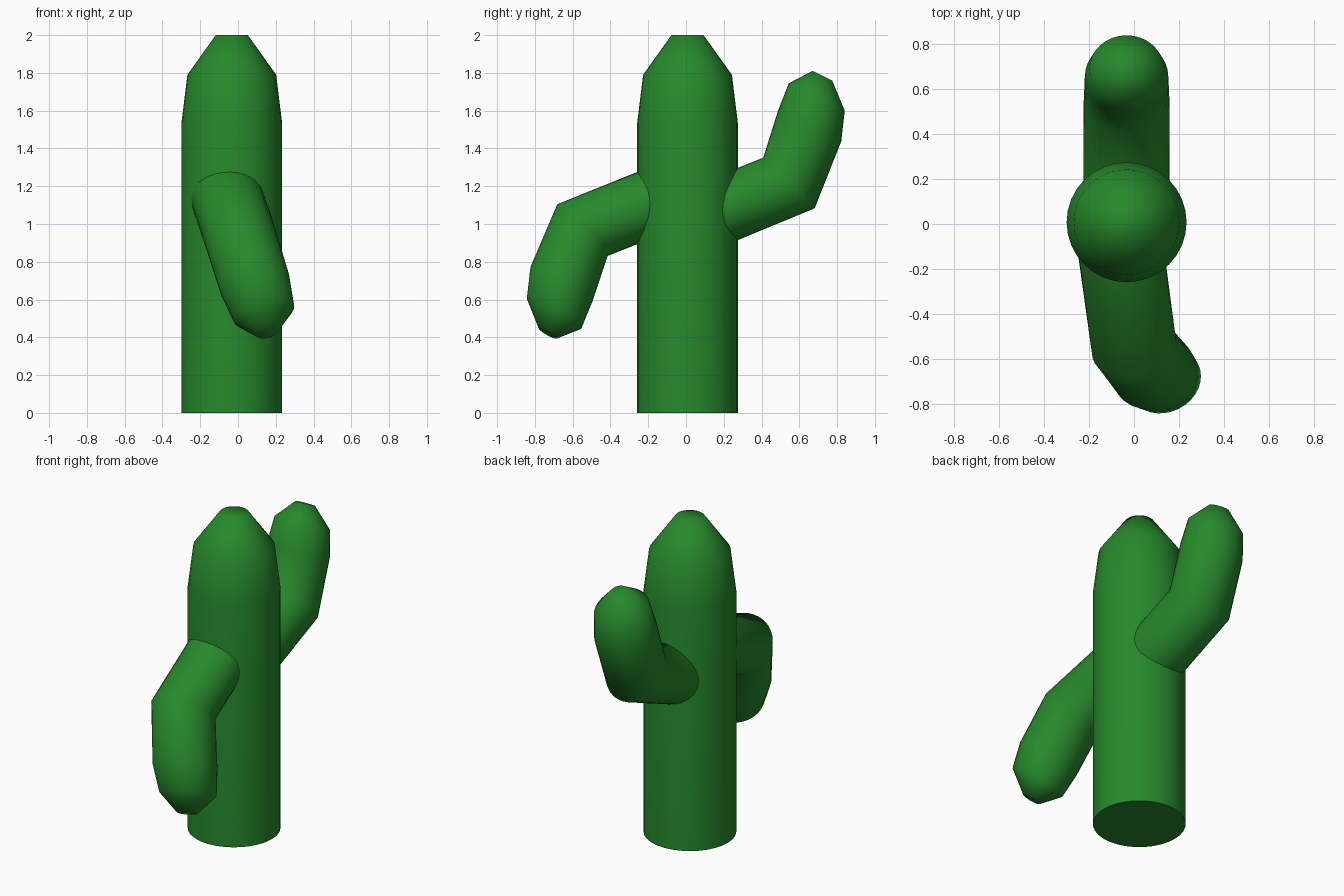
import bpy, bmesh, math
from mathutils import Vector

if "Cube" in bpy.data.objects:
    bpy.data.objects.remove(bpy.data.objects["Cube"])

SIDES = 32
green = bpy.data.materials.new("cactus_green")
green.diffuse_color = (0.02, 0.25, 0.025, 1)
green.use_nodes = True
green.node_tree.nodes["Principled BSDF"].inputs["Base Color"].default_value = green.diffuse_color


def tube(name, rings):
    """Bridge circular rings given as (centre, normal, radius) and cap both ends."""
    bm = bmesh.new()
    loops = []
    for centre, normal, radius in rings:
        n = Vector(normal).normalized()
        u = (Vector((1, 0, 0)) - n * n.x).normalized()
        v = n.cross(u)
        loops.append([bm.verts.new(Vector(centre) + radius * (
            u * math.cos(2 * math.pi * i / SIDES) + v * math.sin(2 * math.pi * i / SIDES)))
            for i in range(SIDES)])
    for a, b in zip(loops, loops[1:]):
        for i in range(SIDES):
            j = (i + 1) % SIDES
            bm.faces.new((a[i], a[j], b[j], b[i]))
    bm.faces.new(loops[0][::-1])
    bm.faces.new(loops[-1])
    for f in bm.faces:
        f.smooth = True
    mesh = bpy.data.meshes.new(name)
    bm.to_mesh(mesh)
    bm.free()
    mesh.materials.append(green)
    obj = bpy.data.objects.new(name, mesh)
    bpy.context.collection.objects.link(obj)
    bpy.ops.object.select_all(action='DESELECT')
    obj.select_set(True)
    bpy.context.view_layer.objects.active = obj
    bpy.ops.object.shade_smooth_by_angle(angle=math.radians(60))
    return obj


# Trunk with tapered top
tube("trunk", [((-0.033, 0.008, z), (0, 0, 1), r) for z, r in
               ((0, 0.267), (1.53, 0.267), (1.79, 0.235), (2.0, 0.085))])

# Back arm, bending upward
up = (0, 0.44, 0.9)
tube("back_arm", [
    ((-0.033, 0.10, 1.035), (0, 1, 0), 0.192),
    ((-0.033, 0.545, 1.217), (0, 0.7, 0.71), 0.191),
    ((-0.033, 0.655, 1.52), up, 0.186),
    ((-0.033, 0.692, 1.672), up, 0.165),
    ((-0.033, 0.722, 1.785), up, 0.058)])

# Front arm, drooping down and to the right
down = (0.25, -0.5, -0.87)
tube("front_arm", [
    ((-0.061, -0.10, 1.147), (0.05, -1, 0), 0.192),
    ((0.0, -0.548, 0.968), (0.18, -0.7, -0.68), 0.191),
    ((0.09, -0.66, 0.68), down, 0.188),
    ((0.137, -0.698, 0.53), down, 0.166),
    ((0.155, -0.731, 0.425), down, 0.058)])
